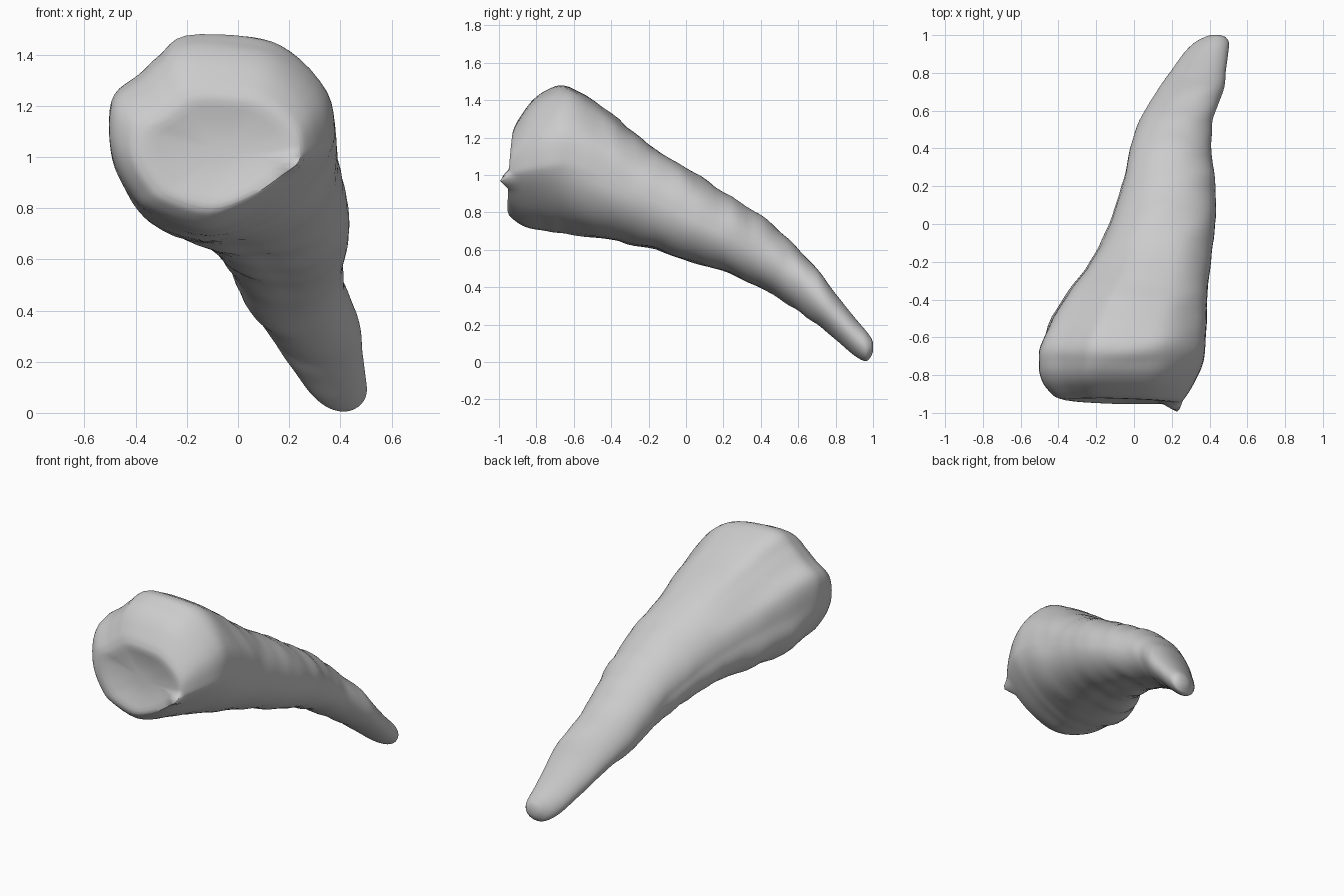
import bpy, math
from mathutils import Vector, noise

if "Cube" in bpy.data.objects:
    bpy.data.objects.remove(bpy.data.objects["Cube"])

# Stations along the horn: y, left x, right x, bottom z, top z
STATIONS = [
    (-0.93, -0.38, 0.24, 0.80, 1.24), (-0.91, -0.43, 0.265, 0.77, 1.29),
    (-0.84, -0.485, 0.315, 0.72, 1.385), (-0.74, -0.505, 0.365, 0.70, 1.45),
    (-0.62, -0.485, 0.38, 0.69, 1.47), (-0.4, -0.37, 0.39, 0.66, 1.33),
    (-0.2, -0.225, 0.405, 0.615, 1.165), (0.0, -0.125, 0.43, 0.55, 1.04),
    (0.2, -0.06, 0.43, 0.49, 0.91), (0.4, -0.02, 0.41, 0.395, 0.785),
    (0.55, 0.03, 0.42, 0.305, 0.655), (0.7, 0.12, 0.475, 0.20, 0.495),
    (0.8, 0.19, 0.485, 0.12, 0.365), (0.9, 0.26, 0.498, 0.035, 0.24),
    (0.96, 0.32, 0.503, 0.005, 0.17), (0.99, 0.375, 0.485, 0.03, 0.13)]

# Outline of the thick end, scaled to -1..1, with a slanted lower right side
OUTLINE = [(1, .03), (.93, .42), (.59, .83), (.25, .97), (-.32, 1), (-.55, .81),
           (-.73, .62), (-.95, .42), (-1, .1), (-.95, -.23), (-.8, -.57),
           (-.61, -.8), (-.1, -1), (.36, -.8), (.7, -.5), (.95, -.18)]


def catmull(a, b, c, d, t):
    return tuple(0.5 * (2 * q + (r - p) * t + (2 * p - 5 * q + 4 * r - s) * t * t
                        + (3 * q - p - 3 * r + s) * t ** 3)
                 for p, q, r, s in zip(a, b, c, d))


def refine(points, steps, closed):
    n, out = len(points), []
    pick = (lambda i: points[i % n]) if closed else (lambda i: points[max(0, min(n - 1, i))])
    for i in range(n if closed else n - 1):
        for k in range(steps):
            out.append(catmull(pick(i - 1), pick(i), pick(i + 1), pick(i + 2), k / steps))
    return out if closed else out + [points[-1]]


def ramp(v, a, b):
    t = max(0, min(1, (v - a) / (b - a)))
    return t * t * (3 - 2 * t)


outline = [Vector(p) for p in refine(OUTLINE, 4, True)]
stations = refine(STATIONS, 5, False)


def ring(station, scale=1.0, y=None):
    sy, x0, x1, z0, z1 = station
    pts = []
    for p in outline:
        c = p.normalized()
        # Upper half rounds off slowly; lower half fills out sooner
        upper = ramp(c.y, -0.3, 0.3)
        blend = ramp(sy, -0.6, 0) * upper + ramp(sy, -0.9, -0.45) * (1 - upper)
        # Flat underside gives fuller lower corners in the middle of the horn
        full = ramp(sy, -0.85, -0.5) * (1 - ramp(sy, 0.1, 0.6))
        corner = max(0, -2 * abs(c.x) * c.y) if c.y < 0 else 0
        c = c * (1 + (0.12 if c.x < 0 else 0.04) * full * corner)
        q = p.lerp(c, blend) * scale
        pts.append(Vector(((x0 + x1) / 2 + q.x * (x1 - x0) / 2, sy if y is None else y,
                           (z0 + z1) / 2 + q.y * (z1 - z0) / 2)))
    return pts


# Gently dished end face, outer wall, rounded tip
rings = [ring(STATIONS[0], s, y) for s, y in
         [(.2, -.902), (.4, -.906), (.6, -.914), (.78, -.924), (.9, -.931)]]
rings += [ring(s) for s in stations]
rings.append(ring(STATIONS[-1], 0.5, 1.0))

n = len(outline)
verts = [v for r in rings for v in r]
faces = [(i * n + j, i * n + (j + 1) % n, (i + 1) * n + (j + 1) % n, (i + 1) * n + j)
         for i in range(len(rings) - 1) for j in range(n)]
faces += [tuple(reversed(range(n))), tuple(range(len(verts) - n, len(verts)))]

# Tilted end face, faint growth ridges, small spur on the lower right rim
spur = Vector((0.21, -0.945, 0.97))
for v in verts:
    front = 1 - ramp(v.y, -0.94, -0.75)
    v.y += front * ((v.z - 1.12) * 0.07 - (v.x + 0.1) * 0.03)
    fade = ramp(v.y, -0.85, -0.6) * (1 - ramp(v.y, 0.7, 0.9))
    bump = noise.noise(Vector((v.x * 4, v.y * 11, v.z * 4))) * 0.012 * fade
    v.x += bump * 0.6
    v.z += bump
    pull = max(0, 1 - (v - spur).length / 0.06)
    v += Vector((0.02, -0.05, 0.005)) * pull

mesh = bpy.data.meshes.new("horn")
mesh.from_pydata([tuple(v) for v in verts], [], faces)
horn = bpy.data.objects.new("horn", mesh)
bpy.context.collection.objects.link(horn)

# Consistent outward normals and smooth shading
bpy.context.view_layer.objects.active = horn
horn.select_set(True)
bpy.ops.object.mode_set(mode='EDIT')
bpy.ops.mesh.select_all(action='SELECT')
bpy.ops.mesh.normals_make_consistent(inside=False)
bpy.ops.object.mode_set(mode='OBJECT')
bpy.ops.object.shade_smooth_by_angle(angle=math.radians(40))
